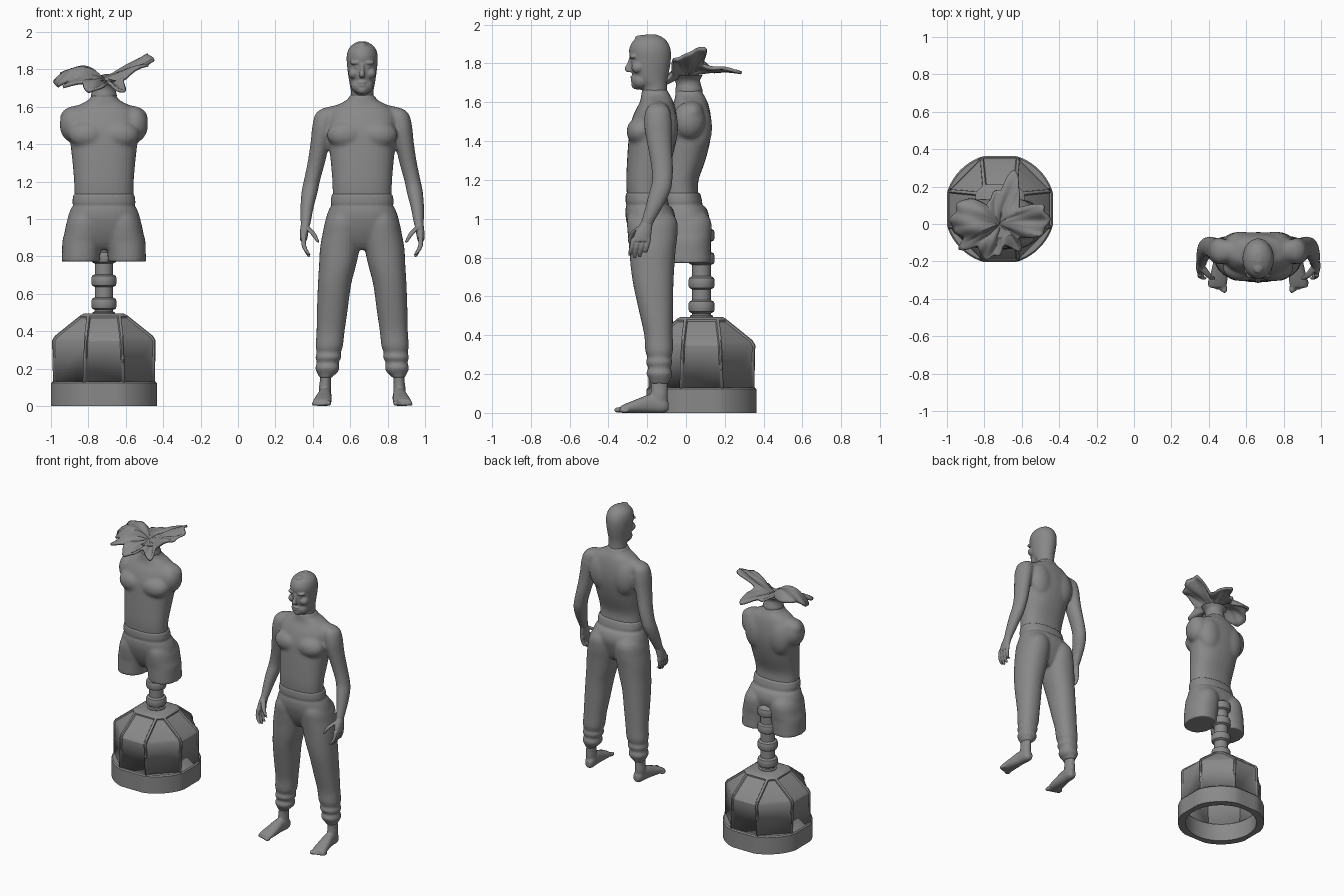
import bpy, bmesh, math
from mathutils import Matrix

grey = bpy.data.materials.new("dark_grey")
grey.diffuse_color = (.25, .25, .25, 1)


def loft(bm, secs, mirror=False, axis='z', n=28, power=2.0, sub=3):
    """Skin elliptical sections (x, y, z, r1, r2) with smooth interpolation."""
    pts = []
    for i in range(len(secs) - 1):
        p = [secs[max(i - 1, 0)], secs[i], secs[i + 1], secs[min(i + 2, len(secs) - 1)]]
        for k in range(sub):
            t = k / sub
            pts.append([0.5 * (2 * b + (c - a) * t + (2 * a - 5 * b + 4 * c - d) * t * t
                               + (3 * b - a - 3 * c + d) * t ** 3) for a, b, c, d in zip(*p)])
    pts.append(secs[-1])
    for s in ((1, -1) if mirror else (1,)):
        rings = []
        for x, y, z, r1, r2 in pts:
            ring = []
            for j in range(n):
                a = 2 * math.pi * j / n
                u = math.copysign(abs(math.cos(a)) ** (2 / power), math.cos(a)) * max(r1, .002)
                v = math.copysign(abs(math.sin(a)) ** (2 / power), math.sin(a)) * max(r2, .002)
                co = (x + u, y + v, z) if axis == 'z' else (x + u, y, z + v)
                ring.append(bm.verts.new((s * co[0], co[1], co[2])))
            rings.append(ring)
        for a, b in zip(rings, rings[1:]):
            for j in range(n):
                bm.faces.new((a[j], a[(j + 1) % n], b[(j + 1) % n], b[j]))
        bm.faces.new(rings[0])
        bm.faces.new(rings[-1])


def body(z, rx, front, back, x=0):
    return (x, (front + back) / 2, z, rx, (back - front) / 2)


def blob(bm, c, r, mirror=True):
    for s in ((1, -1) if mirror else (1,)):
        m = Matrix.Translation((s * c[0], c[1], c[2])) @ Matrix.Diagonal((*r, 1))
        bmesh.ops.create_uvsphere(bm, u_segments=20, v_segments=12, radius=1, matrix=m)


def finish(bm, name, loc, voxel=None, smooth=4):
    bmesh.ops.recalc_face_normals(bm, faces=bm.faces)
    me = bpy.data.meshes.new(name)
    bm.to_mesh(me)
    bm.free()
    me.materials.append(grey)
    ob = bpy.data.objects.new(name, me)
    ob.location = loc
    bpy.context.collection.objects.link(ob)
    if voxel:  # fuse overlapping volumes into one smooth skin
        m = ob.modifiers.new("fuse", 'REMESH')
        m.mode = 'VOXEL'
        m.voxel_size = voxel
        m.use_smooth_shade = True
        m = ob.modifiers.new("soften", 'SMOOTH')
        m.factor, m.iterations = .5, smooth
    else:
        bpy.ops.object.select_all(action='DESELECT')
        ob.select_set(True)
        bpy.context.view_layer.objects.active = ob
        bpy.ops.object.shade_smooth_by_angle(angle=math.radians(28))
    return ob


MAN, DUMMY = (.664, -.18, 0), (-.717, -.005, 0)


# Torso, shared by the man (with arms) and the dummy (with shoulder stubs)
def torso(name, loc, arms):
    bm = bmesh.new()
    loft(bm, [body(1.10, .158, -.122, .072), body(1.14, .158, -.126, .068), body(1.20, .16, -.128, .07),
              body(1.30, .168, -.124, .105), body(1.40, .179, -.117, .13), body(1.48, .182, -.108, .137),
              body(1.55, .182, -.085, .13), body(1.60, .148, -.058, .117), body(1.63, .092, -.052, .102),
              body(1.648, .072, -.05, .092), body(1.665, .066, -.047, .087)], power=2.3)
    blob(bm, (.085, -.055, 1.45), (.105, .072, .075))  # chest
    blob(bm, (.09, .075, 1.47), (.09, .065, .13))  # back muscles
    blob(bm, (.135, .035, 1.545), (.1, .065, .062))  # trapezius
    if not arms:
        blob(bm, (.162, .02, 1.505), (.075, .085, .098))
    else:
        loft(bm, [(.18, .035, 1.595, .025, .03), (.196, .035, 1.565, .053, .062), (.208, .035, 1.50, .059, .072),
                  (.219, .038, 1.44, .054, .069), (.232, .045, 1.37, .05, .063), (.248, .055, 1.29, .047, .058),
                  (.27, .058, 1.2, .044, .054), (.282, .045, 1.14, .044, .055), (.295, .015, 1.06, .036, .046),
                  (.302, -.02, .98, .028, .034), (.304, -.03, .955, .026, .036)], mirror=True, n=20)
    return finish(bm, name, loc, .0075, 22)


torso("man_torso", MAN, True)
torso("dummy_torso", DUMMY, False)

# Hands: palm, four fingers and thumb
bm = bmesh.new()
loft(bm, [(.302, -.02, .985, .024, .029), (.31, -.04, .93, .023, .043), (.314, -.05, .885, .018, .045)], mirror=True)
for k in range(4):
    y = -.09 + k * .026
    loft(bm, [(.312, y, .90, .014, .014), (.312, y - .008, .86, .013, .012), (.3, y - .016, .83, .012, .011),
              (.283, y - .02, (.81, .797, .802, .825)[k], .009, .009)], mirror=True, n=10)
loft(bm, [(.3, -.05, .96, .017, .02), (.274, -.085, .935, .017, .018),
          (.252, -.105, .905, .013, .013), (.235, -.11, .875, .009, .009)], mirror=True, n=10)
finish(bm, "man_hands", MAN, .005, 3)


# Trousers and shorts share the pelvis
def legwear(name, loc, legs, smooth):
    bm = bmesh.new()
    loft(bm, [body(1.135, .163, -.13, .077), body(1.085, .17, -.132, .09), body(1.072, .164, -.125, .085),
              body(1.055, .176, -.132, .11), body(1.0, .195, -.13, .125), body(.93, .198, -.11, .108),
              body(.87, .15, -.08, .085), body(.835, .08, -.05, .06)], power=2.3)
    loft(bm, [body(1.08, .05, -.09, .06, .08), body(1.0, .092, -.123, .13, .1),
              body(.92, .104, -.12, .136, .108)] + legs, mirror=True, power=2.2)
    return finish(bm, name, loc, .0075, smooth)


legwear("man_trousers", MAN,
        [body(.84, .106, -.112, .127, .12), body(.75, .099, -.105, .12, .132), body(.65, .089, -.09, .115, .148),
         body(.51, .082, -.059, .113, .16), body(.40, .075, -.035, .112, .169), body(.32, .073, -.03, .113, .176),
         body(.285, .064, -.019, .104, .179), body(.26, .07, -.028, .111, .181), body(.232, .058, -.014, .101, .184),
         body(.205, .065, -.025, .111, .186), body(.18, .056, -.014, .102, .187), body(.165, .042, -.006, .094, .192),
         body(.15, .035, -.003, .091, .195)], 10)
legwear("dummy_shorts", DUMMY,
        [body(.88, .108, -.114, .132, .114), body(.82, .103, -.112, .132, .121),
         body(.772, .102, -.11, .134, .124)], 9)

# Bare feet
bm = bmesh.new()
loft(bm, [(.195, .043, .18, .031, .044), (.197, .043, .13, .03, .043), (.199, .042, .09, .033, .044),
          (.199, .04, .03, .03, .042)], mirror=True)
loft(bm, [(.194, .09, .035, .018, .022), (.196, .065, .04, .033, .04), (.2, .0, .048, .036, .048),
          (.207, -.07, .036, .044, .036), (.214, -.13, .024, .049, .024), (.218, -.16, .017, .046, .016)],
     mirror=True, axis='y', power=2.3)
for k in range(5):  # toes, big one inside
    x, r = .18 + k * .02, (.015, .011, .0105, .01, .01)[k]
    blob(bm, (x, -.163 + k * .007 - (.003 if k == 0 else 0), r), (r, .025, r))
finish(bm, "man_feet", MAN, .006, 4)

# Head with neck and face
bm = bmesh.new()
loft(bm, [body(1.635, .062, -.046, .085), body(1.68, .06, -.045, .082), body(1.72, .067, -.085, .085),
          body(1.77, .075, -.104, .095), body(1.82, .081, -.107, .102), body(1.87, .083, -.113, .101),
          body(1.91, .072, -.097, .085), body(1.935, .048, -.064, .058), body(1.95, .018, -.025, .025)], n=36)
blob(bm, (0, -.05, 1.712), (.06, .052, .048), False)
blob(bm, (0, -.076, 1.692), (.03, .026, .026), False)
loft(bm, [(0, -.1, 1.83, .01, .014), (0, -.108, 1.80, .011, .016), (0, -.118, 1.772, .015, .02),
          (0, -.11, 1.755, .015, .014)], n=14)
blob(bm, (.033, -.09, 1.835), (.034, .022, .012))
blob(bm, (.045, -.067, 1.778), (.03, .034, .03))
blob(bm, (.031, -.09, 1.812), (.013, .013, .007))
blob(bm, (0, -.087, 1.73), (.028, .021, .009), False)
blob(bm, (0, -.085, 1.714), (.025, .021, .009), False)
blob(bm, (0, -.05, 1.93), (.028, .035, .016), False)
finish(bm, "man_head", MAN, .0045, 8)

# Dummy neck stump and the torn sheet splayed over it
bm = bmesh.new()
loft(bm, [(0, .02, 1.63, .06, .062), (0, .02, 1.66, .069, .07), (0, .018, 1.69, .062, .064),
          (0, .012, 1.715, .068, .066), (0, .01, 1.74, .095, .08)])
finish(bm, "dummy_neck", DUMMY)

FLAPS = [(0, .26, 1.85, 0), (20, .25, 1.87, 0), (40, .13, 1.8, 0), (60, .2, 1.77, .02), (73, .3, 1.745, .02),
         (88, .18, 1.77, 0), (125, .12, 1.76, .02), (152, .24, 1.78, .05), (185, .26, 1.71, .08),
         (200, .21, 1.74, .06), (212, .25, 1.70, .04), (228, .17, 1.72, .01), (245, .21, 1.69, .02),
         (262, .18, 1.70, 0), (285, .12, 1.72, 0), (305, .18, 1.69, 0), (325, .13, 1.74, 0),
         (345, .23, 1.83, 0), (360, .26, 1.85, 0)]
bm = bmesh.new()
N, ROWS = 120, 12
hub = bm.verts.new((0, .01, 1.74))
rows = []
for i in range(1, ROWS + 1):
    t, row = i / ROWS, []
    for j in range(N):
        deg = 360 * j / N
        a, b = next((p, q) for p, q in zip(FLAPS, FLAPS[1:]) if p[0] <= deg < q[0])
        k = (1 - math.cos(math.pi * (deg - a[0]) / (b[0] - a[0]))) / 2
        R, ze, arch = (p + (q - p) * k for p, q in zip(a[1:], b[1:]))
        th = math.radians(deg)
        R *= 1 + .04 * math.sin(19 * th) * t
        z = 1.74 + (ze - 1.74) * t + arch * 4 * t * (1 - t) + .01 * math.sin(7 * th + 6 * t) * t
        row.append(bm.verts.new((R * t * math.cos(th), .01 + R * t * math.sin(th), z)))
    rows.append(row)
for j in range(N):
    bm.faces.new((hub, rows[0][j], rows[0][(j + 1) % N]))
    for a, b in zip(rows, rows[1:]):
        bm.faces.new((a[j], b[j], b[(j + 1) % N], a[(j + 1) % N]))
m = finish(bm, "torn_sheet", DUMMY).modifiers.new("thickness", 'SOLIDIFY')
m.thickness, m.offset = .016, 0

# Pole with collars and pointed top
BASE = (-.717, .08, 0)
bm = bmesh.new()
prof = [(.48, .06), (.5, .06), (.505, .05)]
for c in (.547, .67, .795, .915):
    prof += [(c - .034, .048), (c - .026, .063), (c - .015, .067), (c + .015, .067), (c + .026, .063), (c + .034, .048)]
prof += [(.955, .04), (1.0, .008)]
loft(bm, [(0, 0, z, r, r) for z, r in prof], sub=1, n=32)
finish(bm, "pole", BASE)

# Foot ring of the base, a circle clipped flat on four sides
bm = bmesh.new()
N, loops = 64, []
for z, inner in ((0, 0), (.122, 0), (.13, .008), (.13, 1), (0, 1)):
    loop = []
    for j in range(N):
        a = 2 * math.pi * j / N
        c, s = math.cos(a), math.sin(a)
        r = .245 if inner == 1 else min(.297, .283 / max(abs(c), abs(s))) - inner
        loop.append(bm.verts.new((r * c, r * s, z)))
    loops.append(loop)
for a, b in zip(loops, loops[1:] + loops[:1]):
    for j in range(N):
        bm.faces.new((a[j], a[(j + 1) % N], b[(j + 1) % N], b[j]))
finish(bm, "base_ring", BASE)

# Eight-sided hollow base with recessed panels
bm = bmesh.new()
rings = [[bm.verts.new((x, y, z)) for x, y in ((a, -h), (a, h), (h, a), (-h, a), (-a, h), (-a, -h), (-h, -a), (h, -a))]
         for z, a, h in ((.125, .272, .108), (.35, .277, .1), (.375, .262, .098), (.485, .125, .085), (.495, .105, .075))]
panels = [[] for _ in range(8)]
for i, (a, b) in enumerate(zip(rings, rings[1:])):
    for j in range(8):
        f = bm.faces.new((a[j], a[(j + 1) % 8], b[(j + 1) % 8], b[j]))
        if i < 3:
            panels[j].append(f)
bm.faces.new(rings[-1])
bmesh.ops.recalc_face_normals(bm, faces=bm.faces)
for p in panels:
    bmesh.ops.inset_region(bm, faces=p, thickness=.008, depth=0, use_even_offset=True)
    bmesh.ops.inset_region(bm, faces=p, thickness=.006, depth=-.008, use_even_offset=True)
m = finish(bm, "base_body", BASE).modifiers.new("shell", 'SOLIDIFY')
m.thickness, m.offset = .016, -1
